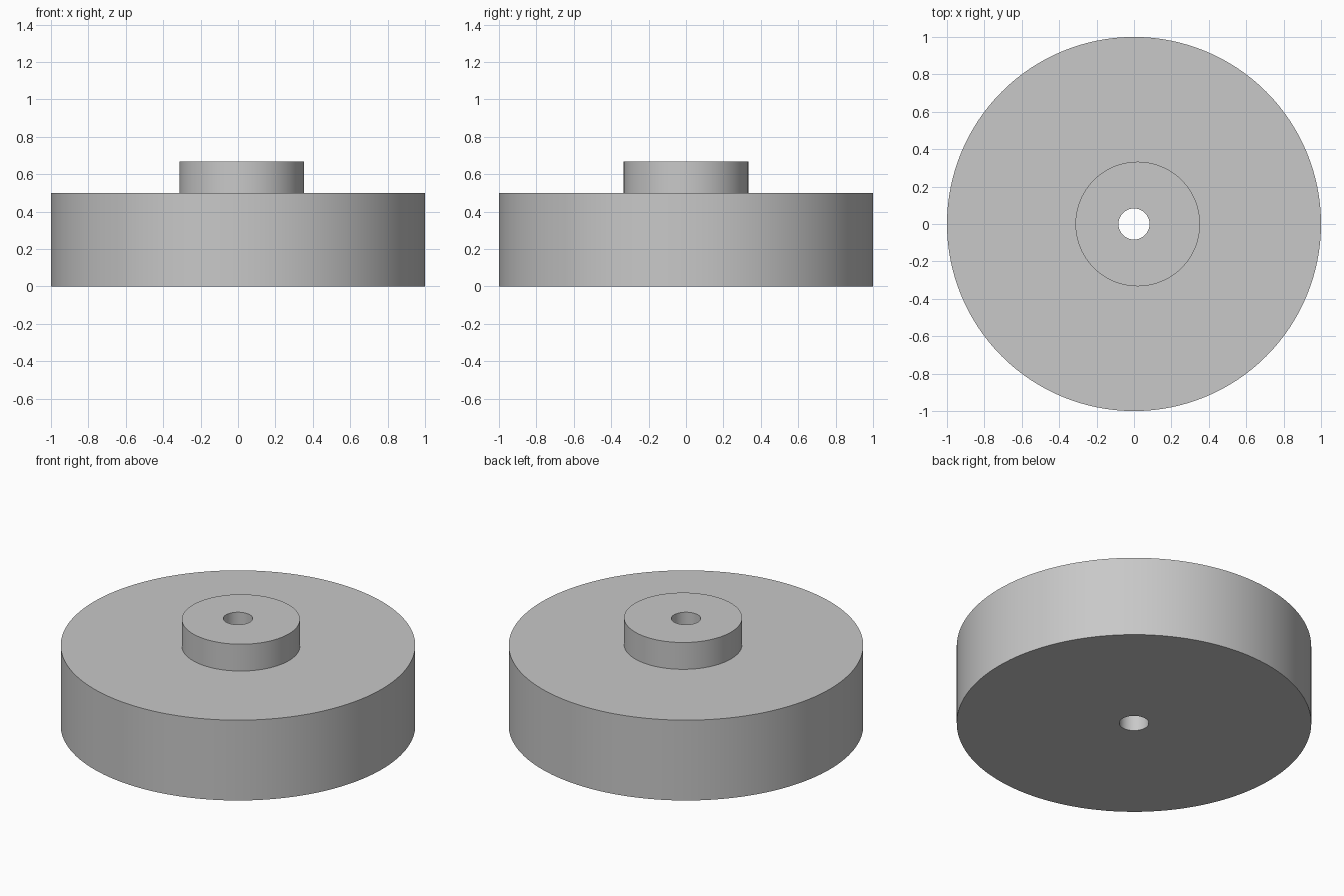
import bpy
import bmesh
from math import cos, sin, pi, radians

SIDES = 128

cube = bpy.data.objects.get("Cube")
if cube:
    bpy.data.objects.remove(cube, do_unlink=True)

# Plain grey material
grey = bpy.data.materials.new("plain_grey")
grey.use_nodes = True
colour = (0.58, 0.58, 0.58, 1)
grey.diffuse_color = colour
grey.node_tree.nodes["Principled BSDF"].inputs["Base Color"].default_value = colour


def ring(bm, radius, z, offset=0):
    angles = [2 * pi * i / SIDES for i in range(SIDES)]
    return [bm.verts.new((offset + radius * cos(a), radius * sin(a), z)) for a in angles]


# Closed section: wide disc, slightly off-centre hub, centred through hole
bm = bmesh.new()
rings = [
    ring(bm, 1, 0),
    ring(bm, 1, 0.5),
    ring(bm, 0.333, 0.5, 0.02),
    ring(bm, 0.333, 0.667, 0.02),
    ring(bm, 0.083, 0.667),
    ring(bm, 0.083, 0),
]
for k, low in enumerate(rings):
    high = rings[(k + 1) % len(rings)]
    for i in range(SIDES):
        j = (i + 1) % SIDES
        bm.faces.new((low[i], low[j], high[j], high[i]))
bmesh.ops.recalc_face_normals(bm, faces=bm.faces)

mesh = bpy.data.meshes.new("wheel_with_hub")
bm.to_mesh(mesh)
bm.free()
mesh.materials.append(grey)
wheel = bpy.data.objects.new("wheel_with_hub", mesh)
bpy.context.collection.objects.link(wheel)

# Smooth walls, sharp rims
bpy.ops.object.select_all(action="DESELECT")
wheel.select_set(True)
bpy.context.view_layer.objects.active = wheel
bpy.ops.object.shade_smooth_by_angle(angle=radians(30))
